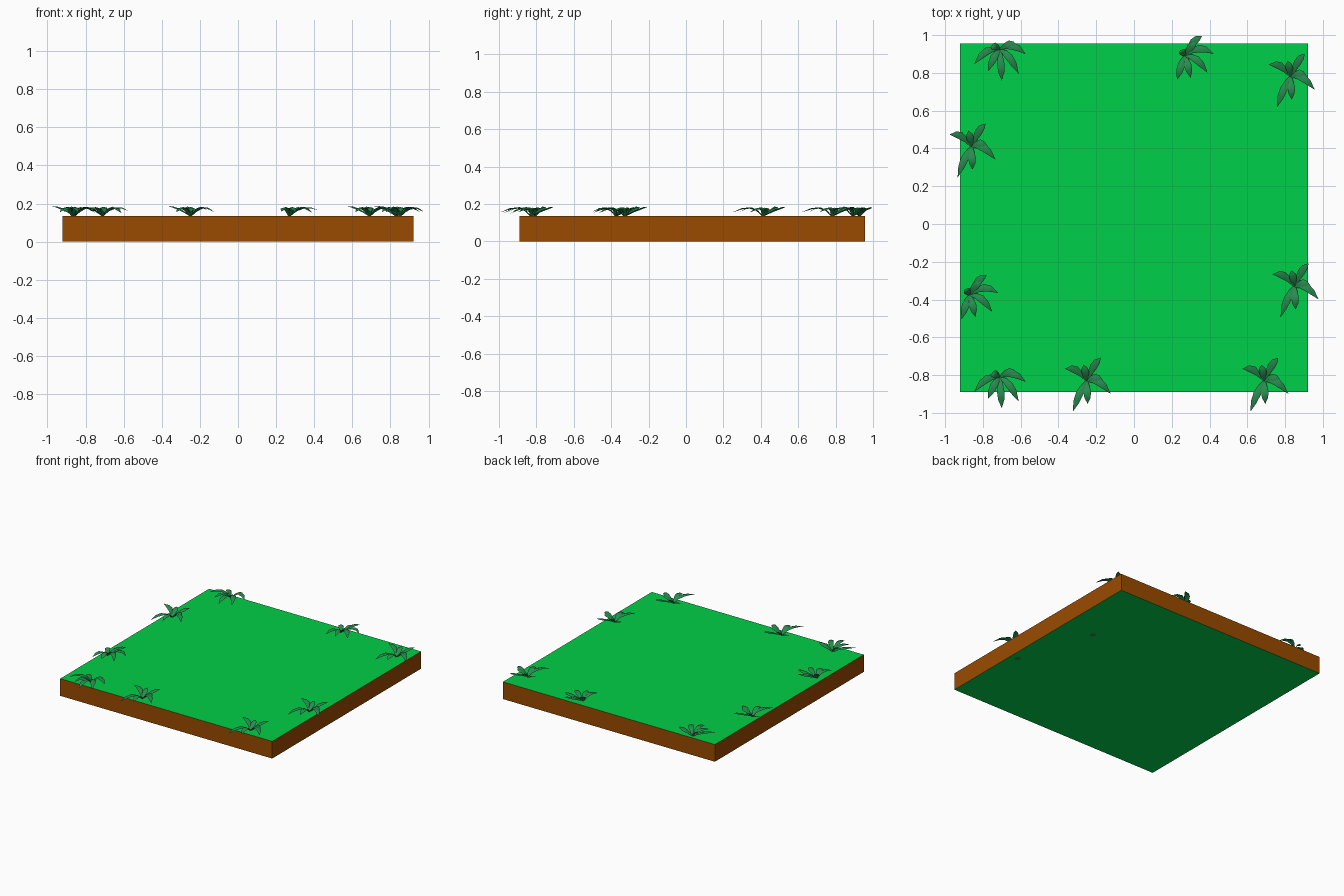
import bpy
import bmesh
from mathutils import Vector

cube = bpy.data.objects.get("Cube")
if cube:
    bpy.data.objects.remove(cube, do_unlink=True)


def material(name, colour):
    mat = bpy.data.materials.new(name)
    mat.use_nodes = True
    mat.diffuse_color = (*colour, 1)
    mat.node_tree.nodes["Principled BSDF"].inputs["Base Color"].default_value = (*colour, 1)
    return mat


def mesh_from(bm, name, mats):
    mesh = bpy.data.meshes.new(name)
    bm.to_mesh(mesh)
    bm.free()
    for mat in mats:
        mesh.materials.append(mat)
    return mesh


def place(mesh, name, location):
    obj = bpy.data.objects.new(name, mesh)
    obj.location = location
    bpy.context.collection.objects.link(obj)


grass = material("grass green", (0, 0.63, 0.065))
soil = material("soil brown", (0.328, 0.069, 0))
leaf_green = material("leaf green", (0.022, 0.26, 0.078))

# Ground slab: grass above and below, soil on the sides
TOP = 0.135
bm = bmesh.new()
bmesh.ops.create_cube(bm, size=1)
bmesh.ops.scale(bm, vec=(1.84, 1.846, TOP), verts=bm.verts)
bm.normal_update()
for face in bm.faces:
    face.material_index = 0 if abs(face.normal.z) > 0.5 else 1
place(mesh_from(bm, "ground_slab", [grass, soil]), "ground_slab", (0, 0.033, TOP / 2))


# Arching leaf with a shallow midrib: back leaves rise, front leaves droop
def add_leaf(bm, dx, dy):
    tip_z = 0.037 + 0.13 * dy - 0.06 * dx
    arch = 0.052 - 0.74 * tip_z
    side = Vector((-dy, dx, 0)).normalized()

    def rib_point(t):
        swell = 4 * t * (1 - t)
        return Vector((dx * t, dy * t + 0.22 * abs(dx) * swell, tip_z * t + arch * swell))

    rows = []
    for t, half in [(0, 0.006), (0.25, 0.014), (0.5, 0.02), (0.75, 0.016)]:
        rib = rib_point(t)
        drop = Vector((0, 0, -half * 0.3))
        rows.append([bm.verts.new(p) for p in
                     (rib - side * half + drop, rib, rib + side * half + drop)])
    tip = bm.verts.new(rib_point(1))
    for a, b in zip(rows, rows[1:]):
        for i in (0, 1):
            bm.faces.new((a[i], b[i], b[i + 1], a[i + 1]))
    for i in (0, 1):
        bm.faces.new((rows[-1][i], tip, rows[-1][i + 1]))


def fern_mesh(name, tips):
    bm = bmesh.new()
    for dx, dy in tips:
        add_leaf(bm, dx, dy)
    bm.normal_update()
    for face in bm.faces:
        face.smooth = True
        if face.normal.z < 0:
            face.normal_flip()
    return mesh_from(bm, name, [leaf_green])


# Three fern shapes, each with the places where it grows
ferns = {
    "spreading_fern": (
        [(.074, .122), (-.116, .064), (.127, -.069), (-.074, -.164),
         (.005, -.122), (-.016, .085), (.09, -.005)],
        [(.83, .78), (.85, -.33), (.69, -.83), (-.25, -.83), (-.86, .41)]),
    "side_fern": (
        [(.09, .106), (-.026, .03), (.153, .01), (.12, -.09),
         (.03, -.116), (-.042, -.127), (.06, .07)],
        [(.27, .89), (-.87, -.376)]),
    "fan_fern": (
        [(-.137, -.08), (.137, -.026), (.1, -.13), (.01, -.165),
         (-.063, -.116), (.1, .01), (-.05, .01)],
        [(-.71, .925), (-.71, -.81)]),
}
for name, (tips, spots) in ferns.items():
    mesh = fern_mesh(name, tips)
    for n, (x, y) in enumerate(spots, 1):
        place(mesh, f"{name}_{n}", (x, y, TOP))

# Small root ends showing on the underside
for n, (x, y, radius) in enumerate([(.67, .34, .025), (.86, -.26, .025), (-.89, -.1, .012)], 1):
    bm = bmesh.new()
    bmesh.ops.create_circle(bm, cap_ends=True, segments=6, radius=radius)
    bmesh.ops.reverse_faces(bm, faces=bm.faces)
    place(mesh_from(bm, f"root_end_{n}", [leaf_green]), f"root_end_{n}", (x, y, -0.001))
